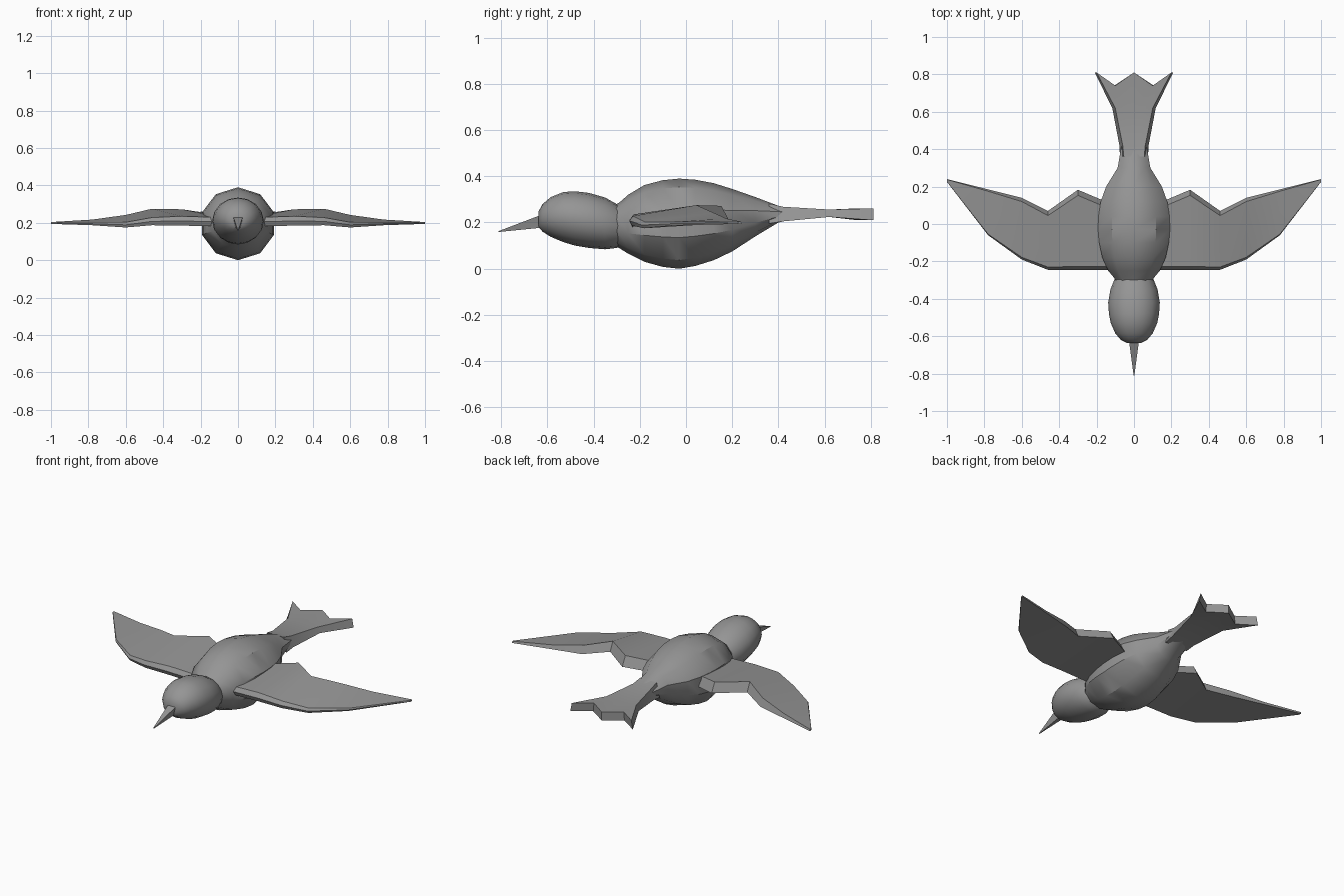
import bpy, bmesh, math

if "Cube" in bpy.data.objects:
    bpy.data.objects.remove(bpy.data.objects["Cube"])

grey = bpy.data.materials.new("plain grey")
grey.diffuse_color = (0.3, 0.3, 0.3, 1)
grey.use_nodes = True
grey.node_tree.nodes["Principled BSDF"].inputs["Base Color"].default_value = grey.diffuse_color


def make(name, rings, angle):
    """Skin closed rings of points, cap both ends, and shade."""
    bm = bmesh.new()
    loops = [[bm.verts.new(p) for p in r] for r in rings]
    n = len(loops[0])
    for a, b in zip(loops, loops[1:]):
        for i in range(n):
            j = (i + 1) % n
            bm.faces.new((a[i], a[j], b[j], b[i]))
    bm.faces.new(loops[0])
    bm.faces.new(loops[-1])
    bmesh.ops.remove_doubles(bm, verts=bm.verts, dist=0.0005)
    bmesh.ops.recalc_face_normals(bm, faces=bm.faces)
    me = bpy.data.meshes.new(name)
    bm.to_mesh(me)
    bm.free()
    me.materials.append(grey)
    ob = bpy.data.objects.new(name, me)
    bpy.context.collection.objects.link(ob)
    bpy.context.view_layer.objects.active = ob
    ob.select_set(True)
    bpy.ops.object.shade_smooth_by_angle(angle=math.radians(angle))
    ob.select_set(False)
    return ob


def oval(y, w, top, bottom, n):
    """Upright oval cross-section at y."""
    c, h = (top + bottom) / 2, (top - bottom) / 2
    return [(w * math.sin(math.tau * i / n), y, c + h * math.cos(math.tau * i / n))
            for i in range(n)]


# Body: y, half width, top, bottom
body = [(-0.33, 0.09, 0.265, 0.11), (-0.29, 0.11, 0.285, 0.09), (-0.25, 0.145, 0.32, 0.065),
        (-0.18, 0.178, 0.362, 0.03), (-0.10, 0.196, 0.383, 0.008), (-0.03, 0.202, 0.39, 0.0),
        (0.04, 0.2, 0.385, 0.012), (0.12, 0.187, 0.37, 0.037), (0.20, 0.157, 0.345, 0.075),
        (0.30, 0.092, 0.31, 0.14), (0.40, 0.074, 0.272, 0.20), (0.46, 0.06, 0.255, 0.215)]
make("body", [oval(*s, 10) for s in body], 35)

# Head
head = [(-0.637, 0.035, 0.25, 0.18), (-0.62, 0.07, 0.28, 0.16), (-0.585, 0.1, 0.31, 0.138),
        (-0.53, 0.124, 0.332, 0.115), (-0.48, 0.134, 0.335, 0.1), (-0.42, 0.138, 0.328, 0.09),
        (-0.35, 0.126, 0.308, 0.084), (-0.30, 0.106, 0.28, 0.09), (-0.26, 0.08, 0.25, 0.12)]
make("head", [oval(*s, 16) for s in head], 40)

# Beak: flat on top, keeled below, drooping to the tip
make("beak", [[(-0.03, -0.60, 0.243), (0.03, -0.60, 0.243), (0.015, -0.60, 0.18),
               (-0.015, -0.60, 0.18)],
              [(-0.002, -0.81, 0.163), (0.002, -0.81, 0.163), (0.001, -0.81, 0.159),
               (-0.001, -0.81, 0.159)]], 20)

# Wing: x, front y, front bottom, front top, back y, back bottom, back top, top inset
wing = [(0.08, -0.245, 0.18, 0.228, 0.09, 0.19, 0.24, 0.03),
        (0.30, -0.245, 0.185, 0.235, 0.183, 0.215, 0.272, 0.03),
        (0.46, -0.245, 0.187, 0.228, 0.07, 0.22, 0.275, 0.025),
        (0.60, -0.19, 0.175, 0.203, 0.14, 0.195, 0.242, 0.02),
        (0.78, -0.06, 0.187, 0.203, 0.185, 0.195, 0.217, 0.01),
        (1.0, 0.225, 0.194, 0.203, 0.24, 0.194, 0.204, 0.002)]
rings = []
for x, yf, fb, ft, yb, bb, bt, d in wing:
    rings.append([(x, yf + d * 0.4, fb), (x, yf, (fb + ft) / 2), (x, yf + d * 0.6, ft),
                  (x, yb - d, bt), (x, yb, bb)])
wings = make("wings", rings, 30)
mirror = wings.modifiers.new("mirror", 'MIRROR')
mirror.use_axis[0] = True

# Tail: fan running back to a notched end
steps = (-1, -0.5, 0, 0.5, 1)
notch = (0.81, 0.74, 0.81, 0.74, 0.81)
rows = [(0.36, 0.055, 0.075, 0.282, 0.195), (0.42, 0.06, 0.078, 0.268, 0.205),
        (0.62, 0.1, 0.116, 0.256, 0.224), (None, 0.2, 0.21, 0.261, 0.21)]
rings = []
for y, wt, wb, top, bottom in rows:
    ys = notch if y is None else (y,) * 5
    rings.append([(wt * u, v, top) for u, v in zip(steps, ys)] +
                 [(wb * u, v, bottom) for u, v in reversed(list(zip(steps, ys)))])
tail = make("tail", rings, 30)
# Replace the long end cap with one upright face per notch edge
bm = bmesh.new()
bm.from_mesh(tail.data)
bm.faces.ensure_lookup_table()
cap = max(bm.faces, key=lambda f: f.calc_center_median().y)
v = list(cap.verts)
low = sorted((p for p in v if p.co.z < 0.235), key=lambda p: p.co.x)
high = sorted((p for p in v if p.co.z > 0.235), key=lambda p: p.co.x)
bmesh.ops.delete(bm, geom=[cap], context='FACES_ONLY')
for i in range(4):
    bm.faces.new((low[i], low[i + 1], high[i + 1], high[i]))
bmesh.ops.recalc_face_normals(bm, faces=bm.faces)
bm.to_mesh(tail.data)
bm.free()
